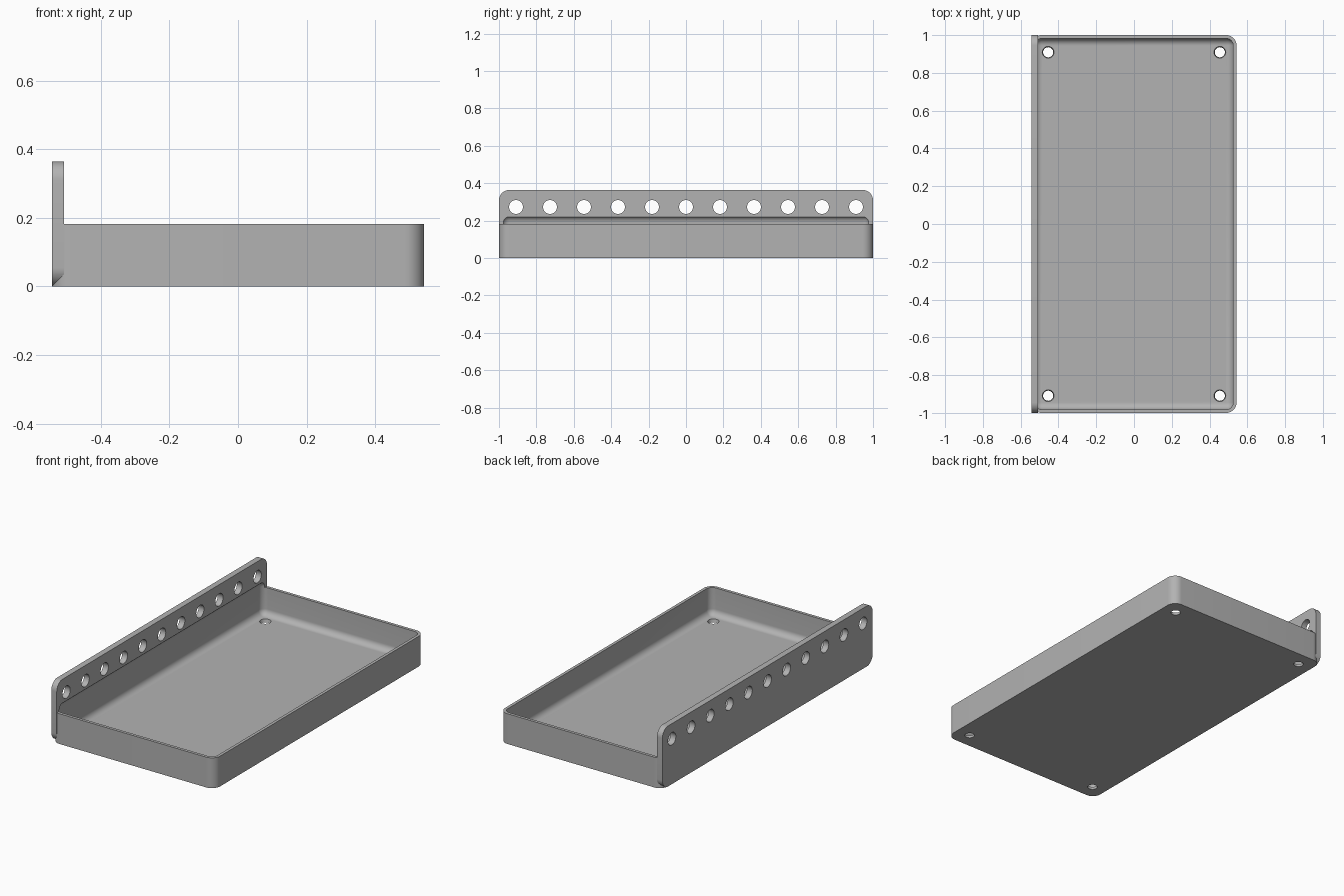
import bpy, bmesh
from mathutils import Matrix, Vector

cube = bpy.data.objects.get("Cube")
if cube:
    bpy.data.objects.remove(cube)

# Main dimensions
HALF_X, HALF_Y = 0.543, 1.0
TRAY_H, PLATE_H, PLATE_T = 0.182, 0.364, 0.036
WALL, CORNER = 0.018, 0.055
PITCH = 2 / 11

grey = bpy.data.materials.new("grey plastic")
grey.use_nodes = True
colour = (0.45, 0.45, 0.45, 1)
grey.diffuse_color = colour
grey.node_tree.nodes["Principled BSDF"].inputs["Base Color"].default_value = colour


def finish(name, bm):
    mesh = bpy.data.meshes.new(name)
    bmesh.ops.recalc_face_normals(bm, faces=bm.faces)
    bm.to_mesh(mesh)
    bm.free()
    mesh.materials.append(grey)
    obj = bpy.data.objects.new(name, mesh)
    bpy.context.collection.objects.link(obj)
    return obj


def rounded_box(name, low, high, radius, axis=None):
    """Box between two corners; rounds edges along one axis, or all edges."""
    low, high = Vector(low), Vector(high)
    bm = bmesh.new()
    bmesh.ops.create_cube(bm, size=1)
    for v in bm.verts:
        v.co = (low + high) / 2 + v.co * (high - low)

    def chosen(edge):
        d = (edge.verts[0].co - edge.verts[1].co).normalized()
        return axis is None or abs(d[axis]) > 0.9

    bmesh.ops.bevel(bm, geom=[e for e in bm.edges if chosen(e)], offset=radius,
                    segments=10, profile=0.5, affect='EDGES')
    return finish(name, bm)


def drills(name, centres, r_low, r_high, depth, turn=Matrix()):
    """A row of tapered or straight round cutters."""
    bm = bmesh.new()
    for c in centres:
        bmesh.ops.create_cone(bm, cap_ends=True, segments=32, radius1=r_low,
                              radius2=r_high, depth=depth,
                              matrix=Matrix.Translation(c) @ turn)
    return finish(name, bm)


def combine(target, other, operation):
    mod = target.modifiers.new(other.name, 'BOOLEAN')
    mod.object, mod.operation, mod.solver = other, operation, 'EXACT'
    bpy.context.view_layer.objects.active = target
    bpy.ops.object.modifier_apply(modifier=mod.name)
    bpy.data.objects.remove(other)


# Tray block with rounded upright corners, joined to the tall side plate
tray = rounded_box("tray", (-HALF_X, -HALF_Y, 0), (HALF_X, HALF_Y, TRAY_H), CORNER, 2)
plate = rounded_box("side_plate", (-HALF_X, -HALF_Y, 0),
                    (-HALF_X + PLATE_T, HALF_Y, PLATE_H), CORNER, 0)
combine(tray, plate, 'UNION')

# Hollow with filleted edges, running a little way up into the plate
hollow = rounded_box("hollow", (-HALF_X + WALL, -HALF_Y + WALL, WALL),
                     (HALF_X - WALL, HALF_Y - WALL, 0.226), CORNER - WALL)
combine(tray, hollow, 'DIFFERENCE')

# Tapered screw holes in the floor corners
floor_spots = [(x * 2.5 * PITCH, y * 5 * PITCH, WALL / 2) for x in (-1, 1) for y in (-1, 1)]
combine(tray, drills("floor_holes", floor_spots, 0.024, 0.034, 0.04), 'DIFFERENCE')

# Row of holes along the plate
plate_spots = [(-HALF_X + PLATE_T / 2, i * PITCH, 1.5 * PITCH) for i in range(-5, 6)]
combine(tray, drills("plate_holes", plate_spots, 0.037, 0.037, 0.1,
                     Matrix.Rotation(1.5708, 4, 'Y')), 'DIFFERENCE')

# Smooth fillets, crisp edges
bpy.ops.object.select_all(action='DESELECT')
tray.select_set(True)
bpy.context.view_layer.objects.active = tray
bpy.ops.object.shade_smooth_by_angle(angle=0.52)
